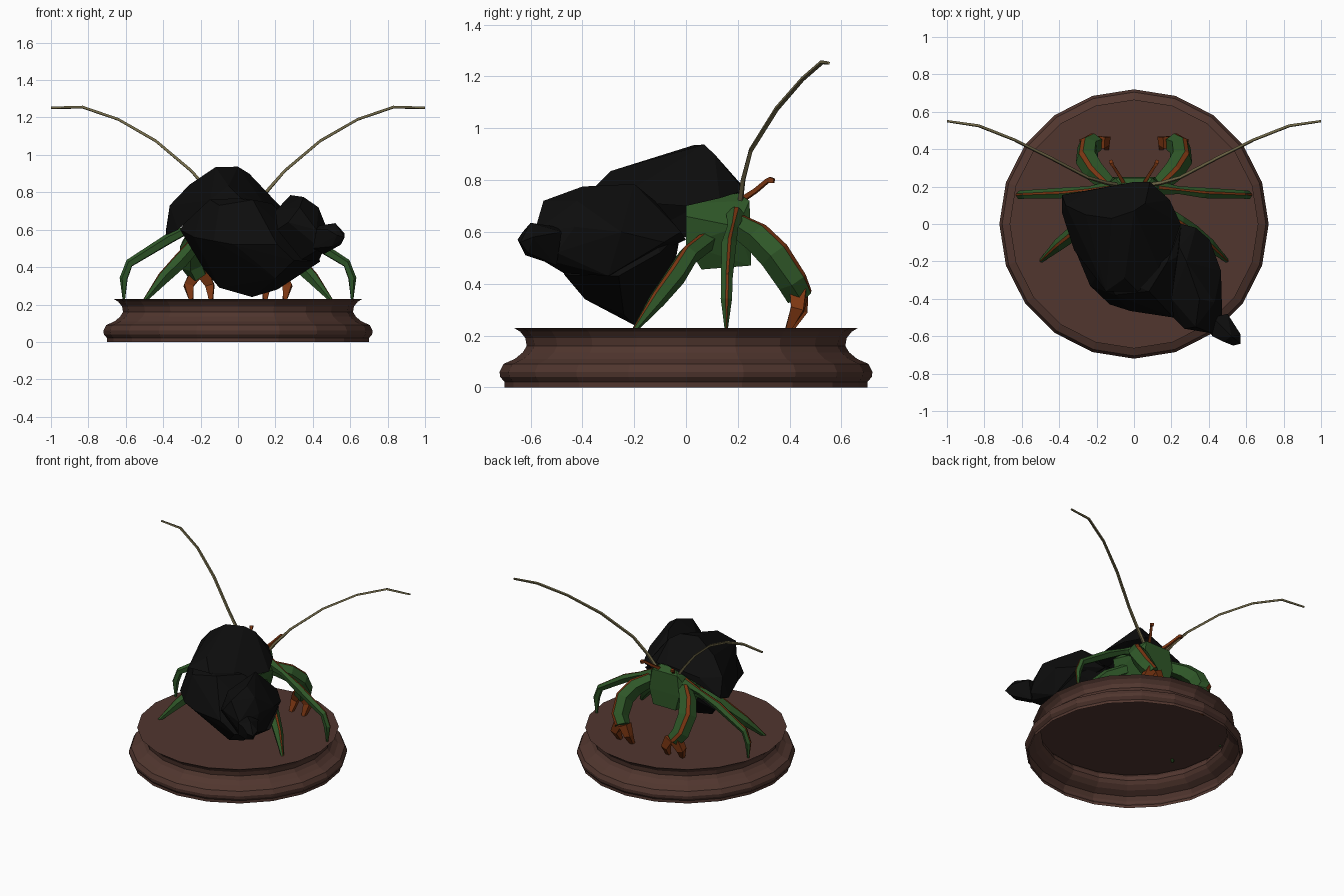
import bpy, bmesh, math
from mathutils import Vector


def material(name, rgb):
    m = bpy.data.materials.new(name)
    m.diffuse_color = (*rgb, 1)
    return m


WOOD = material("dark_wood", (0.082, 0.037, 0.028))
GREEN = material("leaf_green", (0.028, 0.095, 0.021))
ORANGE = material("burnt_orange", (0.2, 0.037, 0.006))
BLACK = material("shell_black", (0.004, 0.004, 0.004))
STRAW = material("straw", (0.165, 0.14, 0.065))


def finish(bm, name, mats):
    me = bpy.data.meshes.new(name)
    bm.to_mesh(me)
    bm.free()
    for m in mats:
        me.materials.append(m)
    ob = bpy.data.objects.new(name, me)
    bpy.context.collection.objects.link(ob)
    return ob


def hull(name, pts, mat, keep=None):
    """Faceted lump: convex hull of a few points, optionally opened by a face rule."""
    bm = bmesh.new()
    for p in pts:
        bm.verts.new(p)
    bmesh.ops.convex_hull(bm, input=bm.verts[:])
    bmesh.ops.delete(bm, geom=[v for v in bm.verts if not v.link_faces], context='VERTS')
    bmesh.ops.recalc_face_normals(bm, faces=bm.faces[:])
    if keep:
        bm.normal_update()
        bmesh.ops.delete(bm, geom=[f for f in bm.faces if not keep(f)], context='FACES')
    return finish(bm, name, [mat])


def tube(name, pts, radii, mats, ref, angles):
    """Tapered faceted limb; the first side is a thin stripe in the second material."""
    pts = [Vector(p) for p in pts]
    bm = bmesh.new()
    rings = []
    for i, p in enumerate(pts):
        t = (pts[min(i + 1, len(pts) - 1)] - pts[max(i - 1, 0)]).normalized()
        up = Vector(ref)
        up = (up - t * up.dot(t)).normalized()
        side = t.cross(up)
        rings.append([bm.verts.new(p + radii[i] * (side * math.cos(math.radians(a))
                                                   + up * math.sin(math.radians(a))))
                      for a in angles])
    n = len(angles)
    for a, b in zip(rings, rings[1:]):
        for k in range(n):
            f = bm.faces.new((a[k], a[(k + 1) % n], b[(k + 1) % n], b[k]))
            f.material_index = 1 if k == 0 and len(mats) > 1 else 0
    bm.faces.new(rings[0])
    bm.faces.new(rings[-1])
    bmesh.ops.recalc_face_normals(bm, faces=bm.faces[:])
    return finish(bm, name, mats)


STRIPED = (78, 102, 162, 234, 306, 18)
PLAIN = (45, 135, 225, 315)

# Turned wooden base, hollow underneath
profile = [(0.70, 0), (0.70, 0.02), (0.717, 0.04), (0.72, 0.06), (0.705, 0.09), (0.66, 0.11),
           (0.63, 0.135), (0.615, 0.16), (0.62, 0.19), (0.64, 0.215), (0.665, 0.23)]
bm = bmesh.new()
SIDES = 20
rings = [[bm.verts.new((r * math.sin(math.tau * k / SIDES), r * math.cos(math.tau * k / SIDES), z))
          for k in range(SIDES)] for r, z in profile]
for a, b in zip(rings, rings[1:]):
    for k in range(SIDES):
        j = (k + 1) % SIDES
        bm.faces.new((a[j], a[k], b[k], b[j]))
bm.faces.new(rings[-1][::-1])
finish(bm, "round_base", [WOOD])

# Shell: hood over the head, open towards the front of the crab and below
hull("shell_hood", [
    (-0.12, 0.03, 0.935), (0, 0.07, 0.937), (0.06, 0.11, 0.9), (-0.26, 0.05, 0.84),
    (-0.365, 0.1, 0.73), (-0.385, 0.06, 0.57), (-0.385, 0.155, 0.6), (-0.235, 0.18, 0.72),
    (0, 0.225, 0.77), (0.085, 0.225, 0.76), (0.19, 0.13, 0.73), (0.25, 0, 0.7),
    (-0.05, -0.29, 0.835), (-0.15, -0.36, 0.76), (0.02, -0.36, 0.765), (-0.32, -0.14, 0.6),
    (0.15, -0.28, 0.72), (-0.2, -0.05, 0.5), (0.05, -0.1, 0.5)],
    BLACK, keep=lambda f: f.normal.z > -0.25)

# Shell: main whorl
hull("shell_main_whorl", [
    (0.075, -0.2, 0.24), (-0.1, -0.16, 0.29), (0.21, -0.24, 0.28), (-0.18, -0.06, 0.385),
    (-0.235, -0.33, 0.56), (-0.13, -0.43, 0.54), (-0.02, -0.465, 0.52), (0.21, -0.5, 0.52),
    (0.2, -0.39, 0.34), (0.3, -0.47, 0.435), (0.08, -0.36, 0.76), (-0.18, -0.25, 0.78),
    (-0.1, -0.38, 0.73), (-0.31, -0.15, 0.6), (0.25, -0.02, 0.6), (0.19, -0.06, 0.46),
    (0.4, -0.1, 0.52), (0.44, -0.26, 0.43), (0.18, -0.2, 0.74)], BLACK)

# Shell: second whorl and tip
hull("shell_second_whorl", [
    (0.28, -0.2, 0.785), (0.35, -0.4, 0.775), (0.43, -0.42, 0.72), (0.33, -0.02, 0.6),
    (0.25, 0.0, 0.57), (0.405, -0.085, 0.56), (0.24, -0.12, 0.72), (0.465, -0.25, 0.6),
    (0.47, -0.43, 0.62), (0.21, -0.5, 0.6), (0.27, -0.56, 0.64), (0.33, -0.55, 0.72),
    (0.42, -0.585, 0.6), (0.44, -0.57, 0.5), (0.34, -0.47, 0.44), (0.43, -0.3, 0.43),
    (0.47, -0.5, 0.52), (0.2, -0.4, 0.7)], BLACK)
hull("shell_tip", [
    (0.42, -0.5, 0.62), (0.5, -0.48, 0.6), (0.46, -0.5, 0.47), (0.4, -0.57, 0.5),
    (0.42, -0.6, 0.6), (0.48, -0.63, 0.6), (0.52, -0.6, 0.635), (0.57, -0.59, 0.58),
    (0.57, -0.64, 0.56), (0.53, -0.65, 0.57), (0.55, -0.61, 0.52), (0.5, -0.62, 0.51)], BLACK)

# Crab body
body = []
for x, y, z in [(0.1, 0.245, 0.72), (0.06, 0.2, 0.75), (0.16, 0.2, 0.62), (0.12, 0.25, 0.58),
                (0.09, 0.25, 0.47), (0.1, 0.06, 0.455), (0.16, 0.0, 0.55), (0.18, 0.0, 0.66),
                (0.13, 0.0, 0.71)]:
    body += [(x, y, z), (-x, y, z)]
hull("crab_body", body, GREEN)

for s, side in ((1, "right"), (-1, "left")):
    def m(*pts):
        return [(s * x, y, z) for x, y, z in pts]

    # Walking legs
    tube("side_leg_" + side,
         m((0.12, 0.19, 0.66), (0.24, 0.18, 0.615), (0.37, 0.165, 0.55), (0.58, 0.157, 0.42),
           (0.61, 0.155, 0.34), (0.61, 0.155, 0.22)),
         (0.04, 0.022, 0.03, 0.024, 0.023, 0.006), [GREEN, ORANGE], (s * 0.7, 0.1, 0.7), STRIPED)
    tube("rear_leg_" + side,
         m((0.1, 0.1, 0.58), (0.24, 0.01, 0.51), (0.31, -0.04, 0.43), (0.4, -0.11, 0.34),
           (0.5, -0.2, 0.22)),
         (0.04, 0.04, 0.042, 0.034, 0.01), [GREEN, ORANGE], (s * 0.6, -0.3, 0.7), STRIPED)

    # Claw arm and its two fingers
    tube("claw_arm_" + side,
         m((0.12, 0.19, 0.63), (0.21, 0.28, 0.575), (0.25, 0.345, 0.51), (0.245, 0.41, 0.41),
           (0.21, 0.435, 0.355)),
         (0.045, 0.06, 0.064, 0.06, 0.053), [GREEN, ORANGE], (s * 0.5, 0.5, 0.7), STRIPED)
    tube("outer_finger_" + side,
         m((0.225, 0.435, 0.365), (0.265, 0.43, 0.3), (0.25, 0.395, 0.225)),
         (0.045, 0.035, 0.016), [ORANGE], (0, 1, 0.2), PLAIN)
    tube("inner_finger_" + side,
         m((0.185, 0.437, 0.365), (0.15, 0.445, 0.3), (0.145, 0.405, 0.225)),
         (0.045, 0.033, 0.016), [ORANGE], (0, 1, 0.2), PLAIN)

    # Long antenna and short eye stalk
    tube("antenna_" + side,
         m((0.09, 0.21, 0.72), (0.15, 0.22, 0.8), (0.25, 0.25, 0.915), (0.44, 0.35, 1.075),
           (0.64, 0.45, 1.19), (0.83, 0.525, 1.255), (1.0, 0.55, 1.252)),
         (0.012, 0.011, 0.01, 0.01, 0.009, 0.009, 0.007), [STRAW], (0, 0.3, 1), PLAIN)
    tube("eye_stalk_" + side,
         m((0.05, 0.21, 0.72), (0.085, 0.27, 0.76), (0.115, 0.315, 0.798), (0.12, 0.325, 0.8),
           (0.125, 0.34, 0.797)),
         (0.014, 0.012, 0.011, 0.016, 0.012), [ORANGE], (0, 0, 1), PLAIN)
